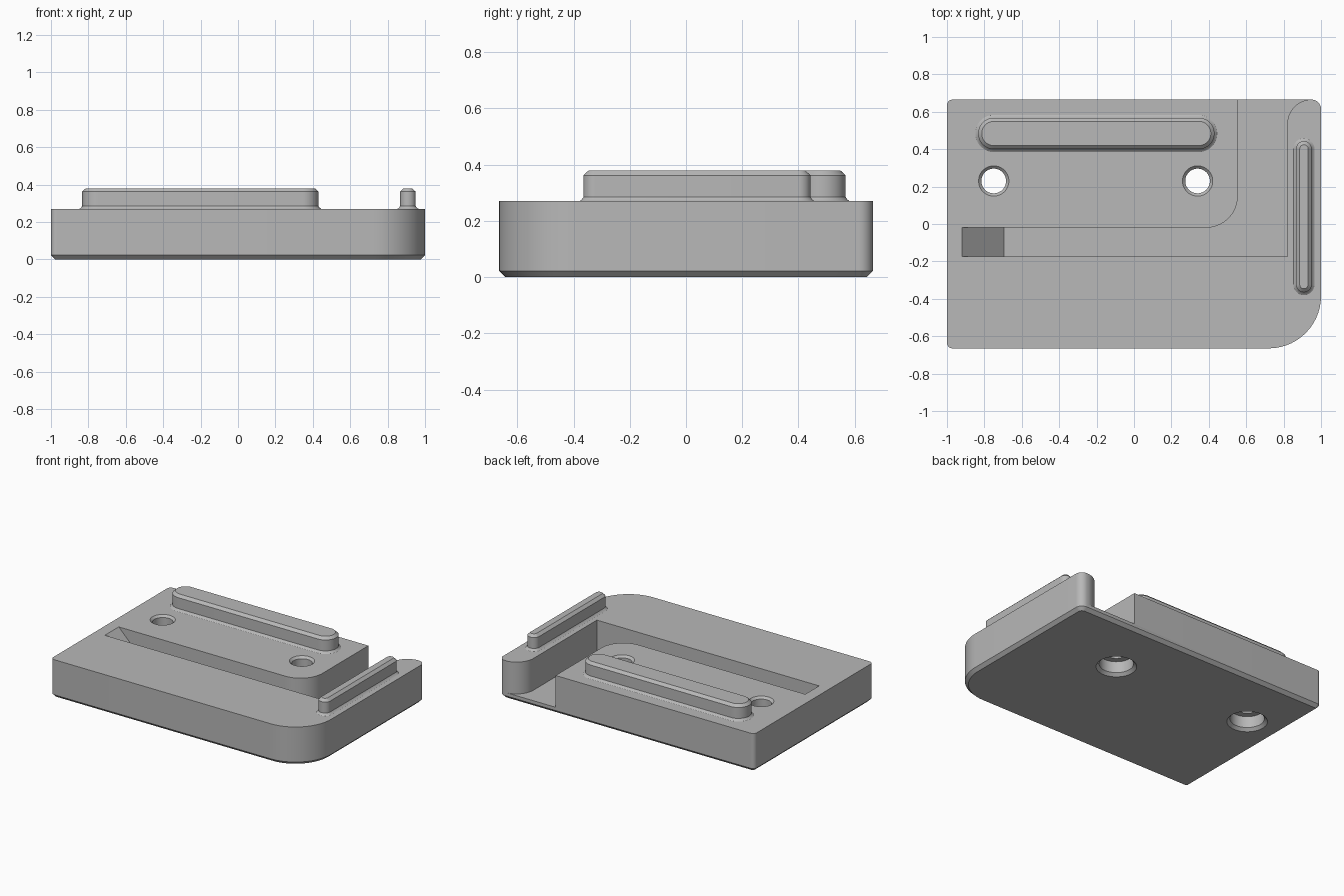
import bpy, bmesh, math
from mathutils import Vector

if "Cube" in bpy.data.objects:
    bpy.data.objects.remove(bpy.data.objects["Cube"], do_unlink=True)

grey = bpy.data.materials.new("plain grey")
grey.use_nodes = True
grey.diffuse_color = (0.48, 0.48, 0.48, 1)
grey.node_tree.nodes["Principled BSDF"].inputs["Base Color"].default_value = (0.48, 0.48, 0.48, 1)

TOP, FLOOR, BACK = 0.27, 0.045, 0.665


def outline(corners, steps=14):
    """Counter-clockwise polygon of (x, y, radius) corners with rounded corners."""
    pts = []
    for i, (x, y, r) in enumerate(corners):
        p = Vector((x, y))
        if r <= 0:
            pts.append(p)
            continue
        a = (Vector(corners[i - 1][:2]) - p).normalized()
        b = (Vector(corners[(i + 1) % len(corners)][:2]) - p).normalized()
        centre = p + (a + b) * r          # right-angled corners
        for k in range(steps + 1):
            t = math.pi / 2 * k / steps
            pts.append(centre - b * r * math.cos(t) - a * r * math.sin(t))
    return pts


def rounded_rect(x0, x1, y0, y1, radii, inset=0.0):
    xy = [(x0 + inset, y0 + inset), (x1 - inset, y0 + inset),
          (x1 - inset, y1 - inset), (x0 + inset, y1 - inset)]
    return outline([(x, y, r - inset) for (x, y), r in zip(xy, radii)])


def circle(cx, cy, r, n=48):
    return [Vector((cx + r * math.cos(2 * math.pi * k / n),
                    cy + r * math.sin(2 * math.pi * k / n))) for k in range(n)]


def loft(layers):
    """Closed solid through stacked (z, points) layers."""
    bm = bmesh.new()
    rings = [[bm.verts.new((p.x, p.y, z)) for p in pts] for z, pts in layers]
    for lo, hi in zip(rings, rings[1:]):
        for i in range(len(lo)):
            j = (i + 1) % len(lo)
            bm.faces.new((lo[i], lo[j], hi[j], hi[i]))
    bm.faces.new(rings[0][::-1])
    bm.faces.new(rings[-1])
    bmesh.ops.remove_doubles(bm, verts=bm.verts, dist=1e-5)
    bmesh.ops.recalc_face_normals(bm, faces=bm.faces)
    return bm


def make(name, bm):
    mesh = bpy.data.meshes.new(name)
    bm.to_mesh(mesh)
    bm.free()
    mesh.materials.append(grey)
    ob = bpy.data.objects.new(name, mesh)
    bpy.context.collection.objects.link(ob)
    return ob


def select_only(ob):
    bpy.ops.object.select_all(action="DESELECT")
    ob.select_set(True)
    bpy.context.view_layer.objects.active = ob


def cut(target, cutter):
    mod = target.modifiers.new("cut", "BOOLEAN")
    mod.operation, mod.solver, mod.object = "DIFFERENCE", "EXACT", cutter
    select_only(target)
    bpy.ops.object.modifier_apply(modifier=mod.name)
    bpy.data.objects.remove(cutter, do_unlink=True)


# Base block with one large rounded corner and a chamfered underside
def block(inset=0.0):
    return rounded_rect(-1, 1, -BACK, BACK, (0.03, 0.28, 0.05, 0.03), inset)


base = make("base_block", loft([(0, block(0.022)), (0.022, block()), (TOP, block())]))

# L-shaped channel, open at the back, with a sloped closed end
channel = outline([(-0.92, -0.175, 0), (0.82, -0.175, 0), (0.82, BACK + 0.001, 0.13),
                   (1.1, BACK + 0.001, 0), (1.1, 0.8, 0), (0.555, 0.8, 0),
                   (0.555, -0.02, 0.17), (-0.92, -0.02, 0)])
bm = loft([(FLOOR, channel), (0.4, channel)])
bmesh.ops.bisect_plane(bm, geom=bm.verts[:] + bm.edges[:] + bm.faces[:],
                       plane_co=(-0.695, 0, 0), plane_no=(1, 0, 0))
for v in bm.verts:
    if v.co.x < -0.9 and v.co.z < 0.1:
        v.co.z = TOP + 0.001
cut(base, make("channel_cutter", bm))

# Screw holes: chamfered top rim, counterbore below
for x in (-0.75, 0.34):
    profile = [(0.15, -0.02), (0.11, 0.02), (0.11, 0.1), (0.066, 0.1),
               (0.066, TOP - 0.015), (0.096, TOP + 0.015)]
    cut(base, make("hole_cutter", loft([(z, circle(x, 0.23, r)) for r, z in profile])))


# Raised ridges with a flared foot and chamfered top
def ridge(name, x0, x1, y0, y1):
    r = min(x1 - x0, y1 - y0) / 2
    levels = [(TOP - 0.01, -0.015), (TOP, -0.015), (TOP + 0.005, -0.007),
              (TOP + 0.015, 0), (0.362, 0), (0.38, 0.019)]
    return make(name, loft([(z, rounded_rect(x0, x1, y0, y1, (r,) * 4, i)) for z, i in levels]))


parts = [base,
         ridge("long_ridge", -0.833, 0.43, 0.4, 0.568),
         ridge("side_ridge", 0.867, 0.95, -0.365, 0.443)]

for ob in parts:
    select_only(ob)
    bpy.ops.object.shade_smooth_by_angle(angle=math.radians(25))
